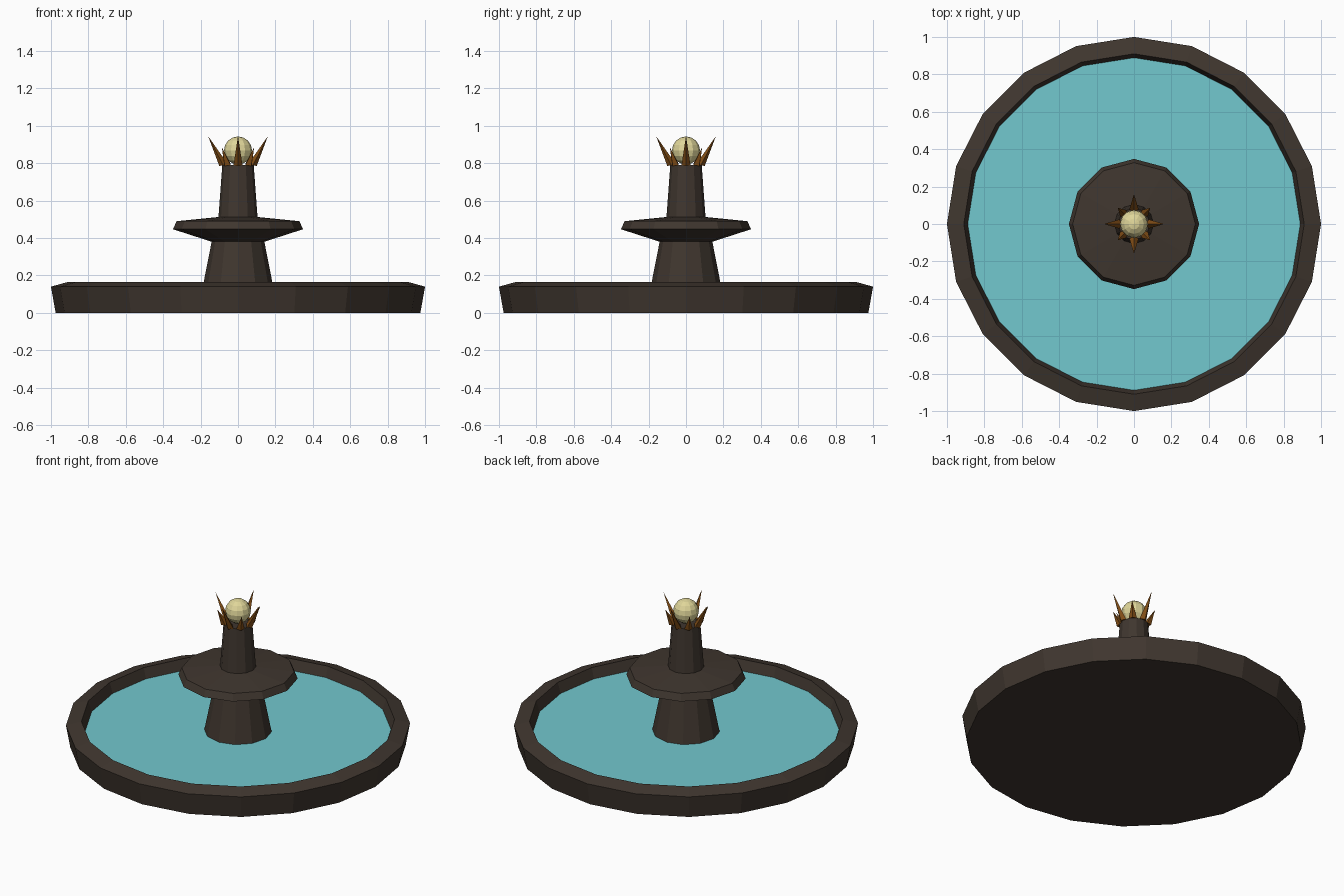
import bpy, bmesh, math
from mathutils import Vector

cube = bpy.data.objects.get("Cube")
if cube:
    bpy.data.objects.remove(cube, do_unlink=True)


def material(name, rgb):
    m = bpy.data.materials.new(name)
    m.use_nodes = True
    m.diffuse_color = (*rgb, 1)
    m.node_tree.nodes["Principled BSDF"].inputs["Base Color"].default_value = (*rgb, 1)
    return m


stone = material("dark stone", (0.050, 0.037, 0.028))
water_blue = material("water blue", (0.17, 0.58, 0.62))
bronze = material("bronze", (0.22, 0.075, 0.008))
pearl = material("pale yellow", (0.74, 0.67, 0.32))


def add_object(name, bm, mat):
    bmesh.ops.recalc_face_normals(bm, faces=bm.faces)
    mesh = bpy.data.meshes.new(name)
    bm.to_mesh(mesh)
    bm.free()
    mesh.materials.append(mat)
    ob = bpy.data.objects.new(name, mesh)
    bpy.context.collection.objects.link(ob)
    return ob


def lathe(name, profile, sides, mat):
    """Flat-sided solid of revolution from (radius, height) points, capped at both ends."""
    bm = bmesh.new()
    rings = []
    for r, z in profile:
        rings.append([bm.verts.new((r * math.cos(math.tau * i / sides),
                                    r * math.sin(math.tau * i / sides), z))
                      for i in range(sides)])
    for a, b in zip(rings, rings[1:]):
        for i in range(sides):
            j = (i + 1) % sides
            bm.faces.new((a[i], a[j], b[j], b[i]))
    bm.faces.new(rings[0][::-1])
    bm.faces.new(rings[-1])
    return add_object(name, bm, mat)


# Basin with a sloped rim and sunken floor
lathe("basin", [(0.975, 0), (1.0, 0.14), (0.91, 0.165), (0.88, 0.07)], 20, stone)

# Water surface, a thin disc inside the rim
lathe("water", [(0.885, 0.085), (0.889, 0.10)], 20, water_blue)

# Pedestal, upper dish and column
lathe("pedestal", [(0.20, 0.08), (0.14, 0.385)], 12, stone)
lathe("upper_dish", [(0.14, 0.38), (0.348, 0.447), (0.328, 0.49), (0.10, 0.513)], 12, stone)
lathe("column", [(0.105, 0.505), (0.084, 0.79)], 12, stone)

# Crown of outward-leaning spikes, long and short in turn
for i in range(8):
    angle = math.tau * i / 8
    out = Vector((math.cos(angle), math.sin(angle), 0))
    side = Vector((-out.y, out.x, 0))
    up = Vector((0, 0, 1))
    long_spike = i % 2 == 0
    tip_r, tip_z = (0.16, 0.945) if long_spike else (0.122, 0.885)
    bm = bmesh.new()
    base = [bm.verts.new(out * r + side * s + up * z) for r, s, z in
            ((0.10, 0, 0.785), (0.08, 0.024, 0.79), (0.058, 0, 0.80), (0.08, -0.024, 0.79))]
    tip = bm.verts.new(out * tip_r + up * tip_z)
    bm.faces.new(base)
    for k in range(4):
        bm.faces.new((base[k], base[(k + 1) % 4], tip))
    add_object(f"crown_spike_{i + 1}", bm, bronze)

# Orb resting in the crown
bm = bmesh.new()
bmesh.ops.create_uvsphere(bm, u_segments=12, v_segments=8, radius=0.075)
bmesh.ops.translate(bm, verts=bm.verts, vec=(0, 0, 0.868))
add_object("orb", bm, pearl)
